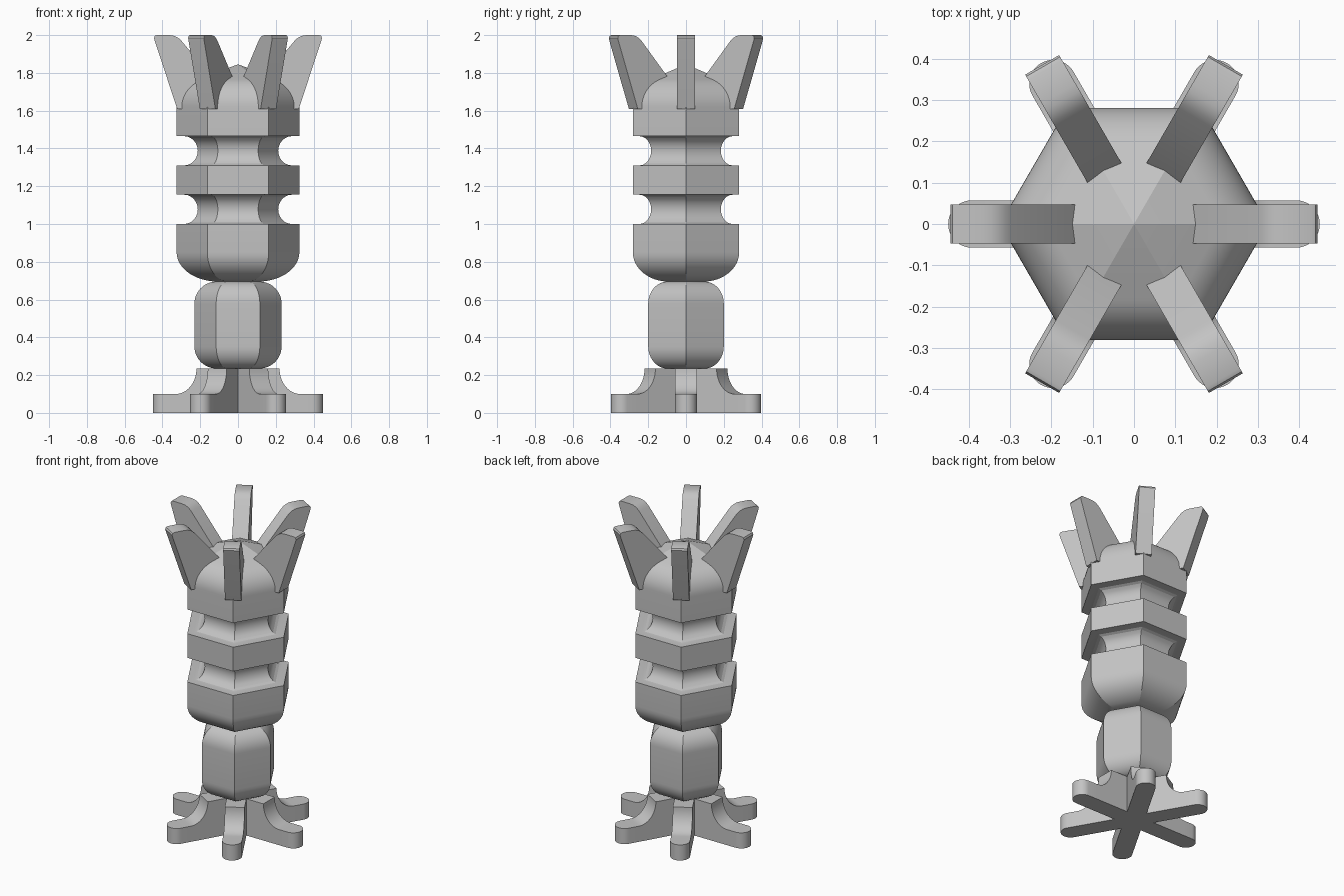
import bpy, bmesh
from math import sin, cos, pi, radians, sqrt
from mathutils import Matrix, Vector

cube = bpy.data.objects.get("Cube")
if cube:
    bpy.data.objects.remove(cube, do_unlink=True)

grey = bpy.data.materials.new("plain grey")
grey.use_nodes = True
grey.diffuse_color = (0.55, 0.55, 0.55, 1)
grey.node_tree.nodes["Principled BSDF"].inputs["Base Color"].default_value = grey.diffuse_color


def finish(name, bm, smooth=15):
    bmesh.ops.remove_doubles(bm, verts=bm.verts, dist=0.0002)
    bmesh.ops.recalc_face_normals(bm, faces=bm.faces)
    mesh = bpy.data.meshes.new(name)
    bm.to_mesh(mesh)
    bm.free()
    mesh.materials.append(grey)
    obj = bpy.data.objects.new(name, mesh)
    bpy.context.collection.objects.link(obj)
    bpy.ops.object.select_all(action='DESELECT')
    obj.select_set(True)
    bpy.context.view_layer.objects.active = obj
    bpy.ops.object.shade_smooth_by_angle(angle=radians(smooth))
    return obj


def arc(cr, cz, a, b, start, end, steps=12):
    """Points (radius, height) on an elliptical arc, angles in degrees."""
    angles = [radians(start + (end - start) * i / steps) for i in range(steps + 1)]
    return [(cr + a * cos(t), cz + b * sin(t)) for t in angles]


def hex_turned(name, profile):
    """Sweep a (corner radius, height) profile around six sides."""
    bm = bmesh.new()
    rings = [[bm.verts.new((r * cos(k * pi / 3), r * sin(k * pi / 3), z))
              for k in range(6)] for r, z in profile]
    for low, high in zip(rings, rings[1:]):
        for k in range(6):
            n = (k + 1) % 6
            bm.faces.new((low[k], low[n], high[n], high[k]))
    bm.faces.new(rings[0])
    bm.faces.new(rings[-1])
    return finish(name, bm)


# Ribbed body: rounded underside, two scooped grooves, shallow pointed cap
R = 0.325
body = arc(0.105, 0.85, 0.22, 0.155, -90, 0)
for low in (1.0, 1.31):
    body += [(R, low)] + arc(0.285, low + 0.0775, 0.072, 0.0775, 270, 90) + [(R, low + 0.155)]
body += arc(R - 0.184, 1.62, 0.184, 0.159, 0, 67) + [(0.001, 1.845)]
hex_turned("body", body)

# Rounded spindle between foot and body
hex_turned("spindle", arc(0.113, 0.352, 0.118, 0.117, -90, 0)
           + arc(0.113, 0.578, 0.118, 0.117, 0, 90))

# Six-armed foot around a small hexagonal core
W = 0.0575
START = W * sqrt(3)
TIP = 0.45 - W
stations = [(START, W, 0.235)]
stations += [(r, W, z) for r, z in arc(0.33, 0.235, 0.11, 0.135, 180, 270)]
stations += [(TIP + W * sin(t), W * cos(t), 0.1)
             for t in [i * pi / 20 for i in range(11)]]
bm = bmesh.new()
for k in range(6):
    turn = Matrix.Rotation(k * pi / 3, 3, 'Z')
    rings = [[bm.verts.new(turn @ Vector(p)) for p in
              ((r, -w, 0), (r, w, 0), (r, w, h), (r, -w, h))] for r, w, h in stations]
    for a, b in zip(rings, rings[1:]):
        for i in range(4):
            j = (i + 1) % 4
            bm.faces.new((a[i], a[j], b[j], b[i]))
for z in (0, 0.235):
    bm.faces.new([bm.verts.new((2 * W * cos(t), 2 * W * sin(t), z))
                  for t in [(k + 0.5) * pi / 3 for k in range(6)]])
bmesh.ops.remove_doubles(bm, verts=bm.verts, dist=0.0002)
bmesh.ops.dissolve_degenerate(bm, edges=bm.edges, dist=0.0002)
finish("foot", bm, 25)

# Crown of six leaning fins, rooted inside the cap
fin = [(0.06, 1.66), (0.29, 1.61), (0.322, 1.61), (0.44, 1.967), (0.445, 1.985),
       (0.44, 1.996), (0.43, 2.0), (0.365, 2.0), (0.345, 1.998), (0.328, 1.992),
       (0.312, 1.982), (0.297, 1.967), (0.145, 1.785)]
for k in range(6):
    bm = bmesh.new()
    sides = [[bm.verts.new((r, y, z)) for r, z in fin] for y in (-0.0475, 0.0475)]
    for side in sides:
        bm.faces.new(side)
    for i in range(len(fin)):
        j = (i + 1) % len(fin)
        bm.faces.new((sides[0][i], sides[0][j], sides[1][j], sides[1][i]))
    bmesh.ops.rotate(bm, verts=bm.verts, matrix=Matrix.Rotation(k * pi / 3, 3, 'Z'))
    finish(f"crown_fin_{k + 1}", bm, 30)
